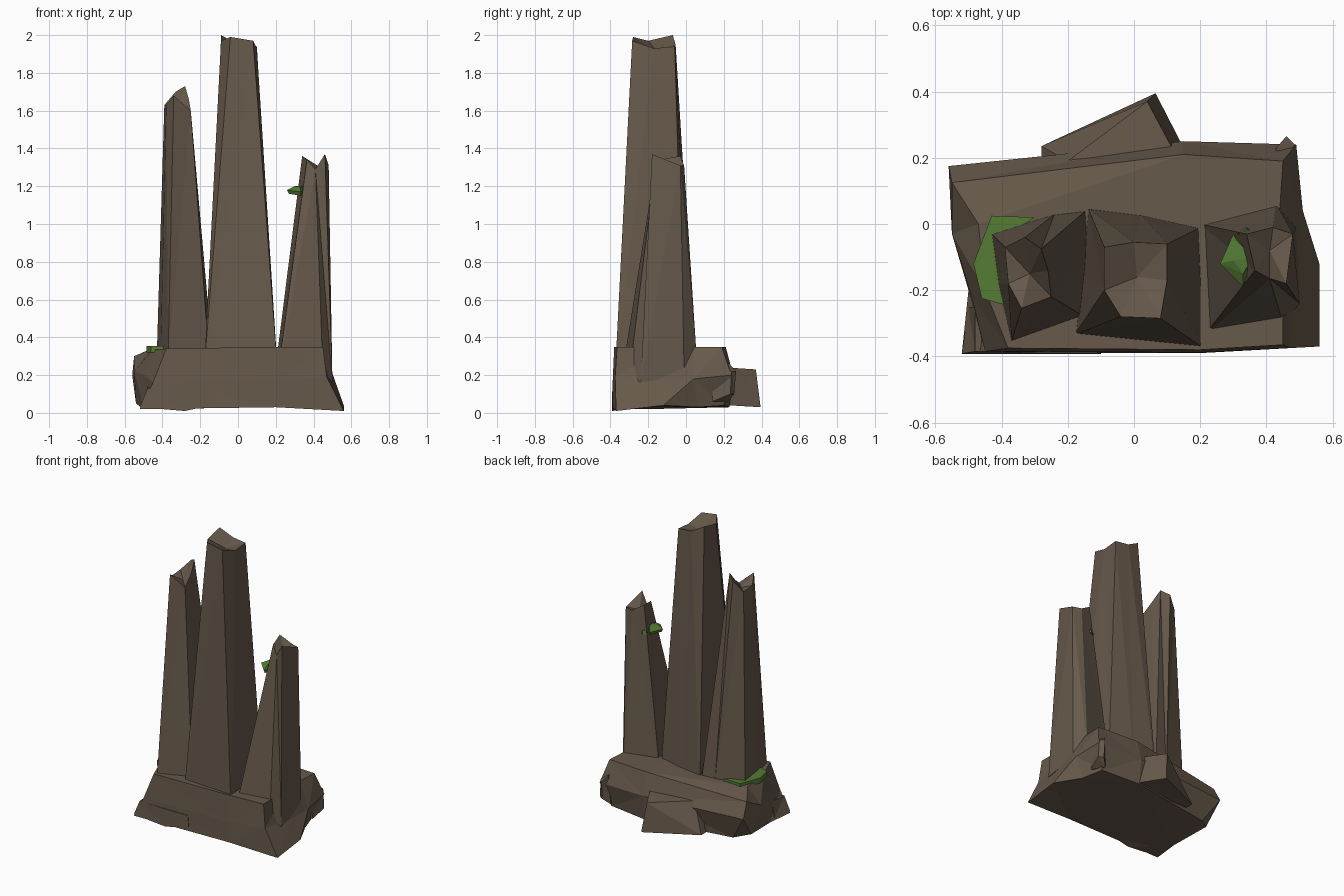
import bpy, bmesh


def material(name, rgb):
    m = bpy.data.materials.new(name)
    m.diffuse_color = (*rgb, 1)
    return m


ROCK = material("rock", (0.135, 0.10, 0.07))
MOSS = material("moss", (0.09, 0.20, 0.035))


def loft(name, rings, mat, centre=None):
    """Skin matching rings from bottom to top; 'centre' closes the top as a fan."""
    bm = bmesh.new()
    loops = [[bm.verts.new(p) for p in ring] for ring in rings]
    n = len(loops[0])
    for low, high in zip(loops, loops[1:]):
        for i in range(n):
            j = (i + 1) % n
            bm.faces.new((low[i], low[j], high[j], high[i]))
    bm.faces.new(loops[0][::-1])
    if centre:
        c = bm.verts.new(centre)
        for i in range(n):
            bm.faces.new((loops[-1][i], loops[-1][(i + 1) % n], c))
    else:
        bm.faces.new(loops[-1])
    bmesh.ops.triangulate(bm, faces=bm.faces[:])
    bmesh.ops.recalc_face_normals(bm, faces=bm.faces[:])
    me = bpy.data.meshes.new(name)
    bm.to_mesh(me)
    bm.free()
    me.materials.append(mat)
    ob = bpy.data.objects.new(name, me)
    bpy.context.collection.objects.link(ob)
    return ob


def flat(points, z):
    return [(x, y, z) for x, y in points]


# Broad base slab, widest at mid height
loft("base_slab", [
    [(-.52, -.39, .02), (.20, -.39, .03), (.56, -.37, .01), (.56, -.12, .04), (.47, .06, .03),
     (.43, .20, .04), (.15, .23, .03), (-.45, .13, .03), (-.54, .06, .05), (-.50, -.20, .02)],
    [(-.45, -.385, .16), (.20, -.388, .17), (.47, -.375, .19), (.50, -.12, .17), (.51, .04, .18),
     (.49, .24, .2), (.15, .25, .2), (-.56, .175, .2), (-.55, -.03, .22), (-.49, -.22, .2)],
    [(-.38, -.375, .34), (.20, -.38, .35), (.45, -.365, .35), (.45, -.12, .35), (.44, .04, .35),
     (.45, .19, .35), (.15, .21, .35), (-.55, .125, .30), (-.47, .0, .335), (-.45, -.2, .335)],
], ROCK)

# Low stones against the front and back of the slab
loft("front_ledge", [
    [(-.52, -.392, .03), (-.28, -.392, .01), (-.10, -.392, .05), (-.10, -.3, .05), (-.5, -.25, .03)],
    [(-.48, -.385, .13), (-.30, -.39, .13), (-.11, -.39, .13), (-.10, -.3, .14), (-.48, -.25, .14)],
], ROCK)
loft("back_stone", [
    [(-.28, .18, .04), (.15, .18, .04), (.15, .23, .04), (.065, .395, .03), (-.28, .235, .04)],
    [(-.20, .16, .25), (.12, .16, .25), (.12, .22, .24), (.04, .37, .23), (-.20, .19, .24)],
], ROCK)
loft("back_corner_chip", [
    [(.42, .14, .06), (.47, .14, .06), (.49, .235, .10), (.46, .255, .10), (.42, .22, .06)],
    [(.42, .14, .28), (.46, .14, .28), (.485, .24, .22), (.46, .265, .22), (.43, .23, .26)],
], ROCK)

# Three tapering spires with jagged broken tops
loft("middle_spire", [
    [(-.18, -.335, .22), (.21, -.375, .22), (.21, -.2, .22), (.20, -.01, .25),
     (.02, .03, .25), (-.14, .05, .25), (-.16, -.15, .22)],
    [(-.04, -.28, 1.99), (.08, -.285, 1.97), (.10, -.17, 1.93), (.10, -.06, 1.94),
     (0, -.055, 1.95), (-.09, -.07, 2.0), (-.09, -.2, 1.97)],
], ROCK, (.01, -.16, 1.92))
loft("left_spire", [
    [(-.37, -.355, .3), (-.15, -.28, .25), (-.13, -.1, .25), (-.14, .045, .25),
     (-.24, .03, .3), (-.43, -.03, .3), (-.41, -.18, .3)],
    [(-.34, -.255, 1.68), (-.25, -.22, 1.60), (-.26, -.14, 1.66), (-.28, -.075, 1.73),
     (-.33, -.04, 1.70), (-.39, -.07, 1.63), (-.38, -.18, 1.63)],
], ROCK, (-.315, -.15, 1.61))
loft("right_spire", [
    [(.21, -.34, .2), (.45, -.30, .2), (.50, -.24, .16), (.49, -.01, .2),
     (.43, .06, .24), (.20, 0, .25)],
    [(.365, -.14, 1.34), (.41, -.165, 1.29), (.46, -.18, 1.37), (.48, -.03, 1.31),
     (.42, -.01, 1.31), (.34, -.03, 1.36)],
], ROCK, (.41, -.08, 1.29))

# Moss patches: a strip round the left spire foot and a tuft on the right spire
foot = [(-.43, .025), (-.485, -.12), (-.46, -.225), (-.39, -.245), (-.40, -.10), (-.38, -.03), (-.30, .02)]
loft("foot_moss", [flat(foot, .32), flat(foot, .355)], MOSS)
loft("spire_moss", [
    [(.30, -.04, 1.16), (.27, -.12, 1.16), (.33, -.18, 1.15), (.36, -.10, 1.15)],
    [(.30, -.03, 1.18), (.26, -.12, 1.18), (.33, -.19, 1.17), (.36, -.10, 1.18)],
    [(.31, -.05, 1.195), (.30, -.11, 1.2), (.33, -.15, 1.195), (.36, -.10, 1.2)],
], MOSS)
loft("small_moss", [
    [(.31, -.03, 1.165), (.34, -.04, 1.165), (.37, -.03, 1.165), (.34, -.01, 1.165)],
    [(.32, -.03, 1.19), (.34, -.04, 1.19), (.36, -.03, 1.19), (.34, -.015, 1.19)],
], MOSS)
